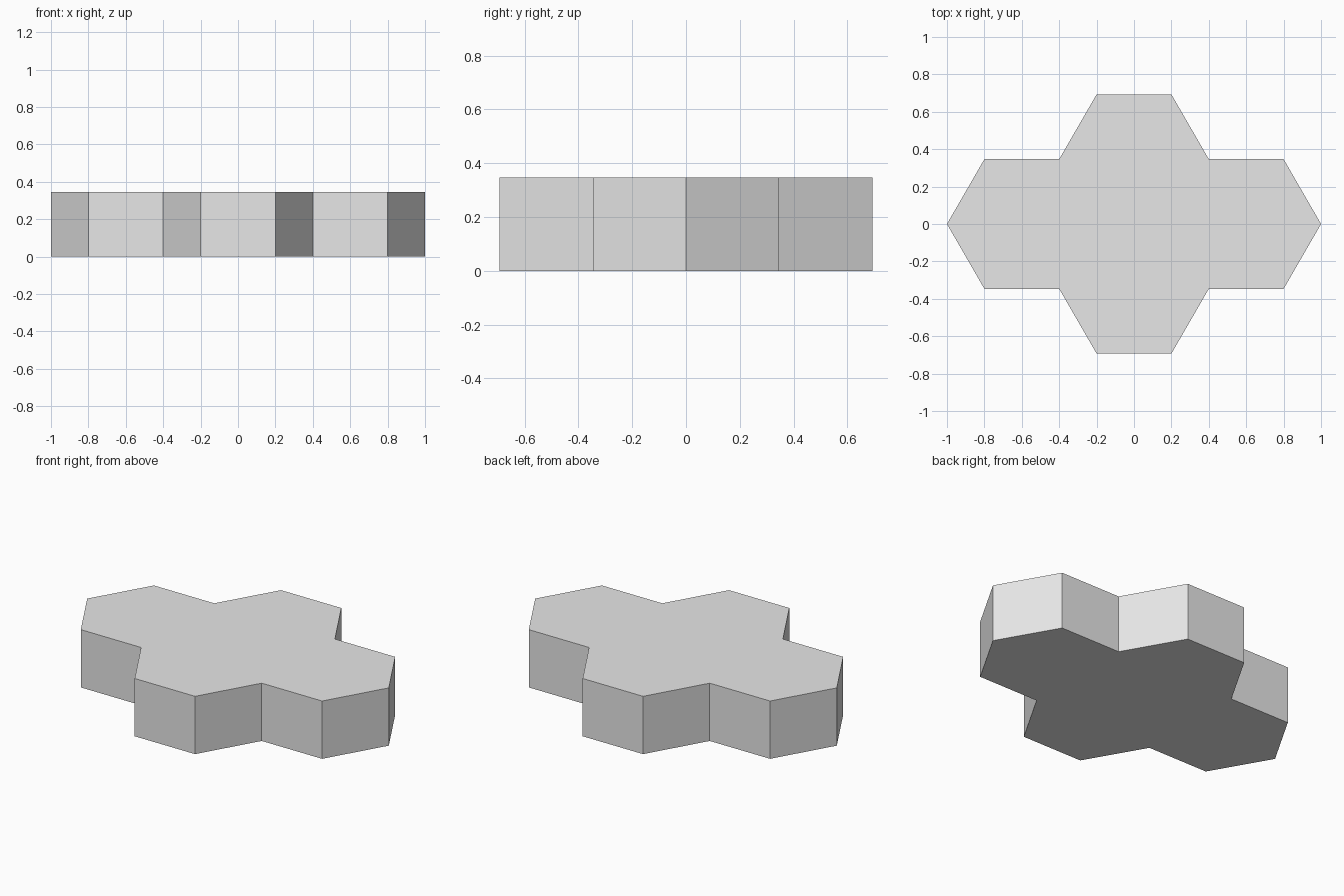
import bpy
import bmesh
from math import sqrt

cube = bpy.data.objects.get("Cube")
if cube:
    bpy.data.objects.remove(cube, do_unlink=True)

SIDE = 0.4                    # hexagon edge length
ROW = SIDE * sqrt(3) / 2      # half the hexagon's flat-to-flat width
HEIGHT = ROW

# One plain grey
grey = bpy.data.materials.new("light_grey")
grey.use_nodes = True
color = (0.8, 0.8, 0.8, 1)
grey.diffuse_color = color
grey.node_tree.nodes["Principled BSDF"].inputs["Base Color"].default_value = color

# Outline of four joined hexagons: one quarter, mirrored front to back, then turned half round
right_back = [(2 * SIDE, ROW), (SIDE, ROW), (SIDE / 2, 2 * ROW)]
back = [(2.5 * SIDE, 0)] + right_back + [(-x, y) for x, y in reversed(right_back)]
outline = back + [(-x, -y) for x, y in back]

# Slab: the outline extruded upwards
bm = bmesh.new()
base = bm.faces.new([bm.verts.new((x, y, 0)) for x, y in outline])
top = bmesh.ops.extrude_face_region(bm, geom=[base], use_keep_orig=True)
bmesh.ops.translate(bm, vec=(0, 0, HEIGHT),
                    verts=[g for g in top["geom"] if isinstance(g, bmesh.types.BMVert)])
bmesh.ops.recalc_face_normals(bm, faces=bm.faces)

mesh = bpy.data.meshes.new("hexagon_tile")
bm.to_mesh(mesh)
bm.free()
mesh.materials.append(grey)
tile = bpy.data.objects.new("hexagon_tile", mesh)
bpy.context.collection.objects.link(tile)
